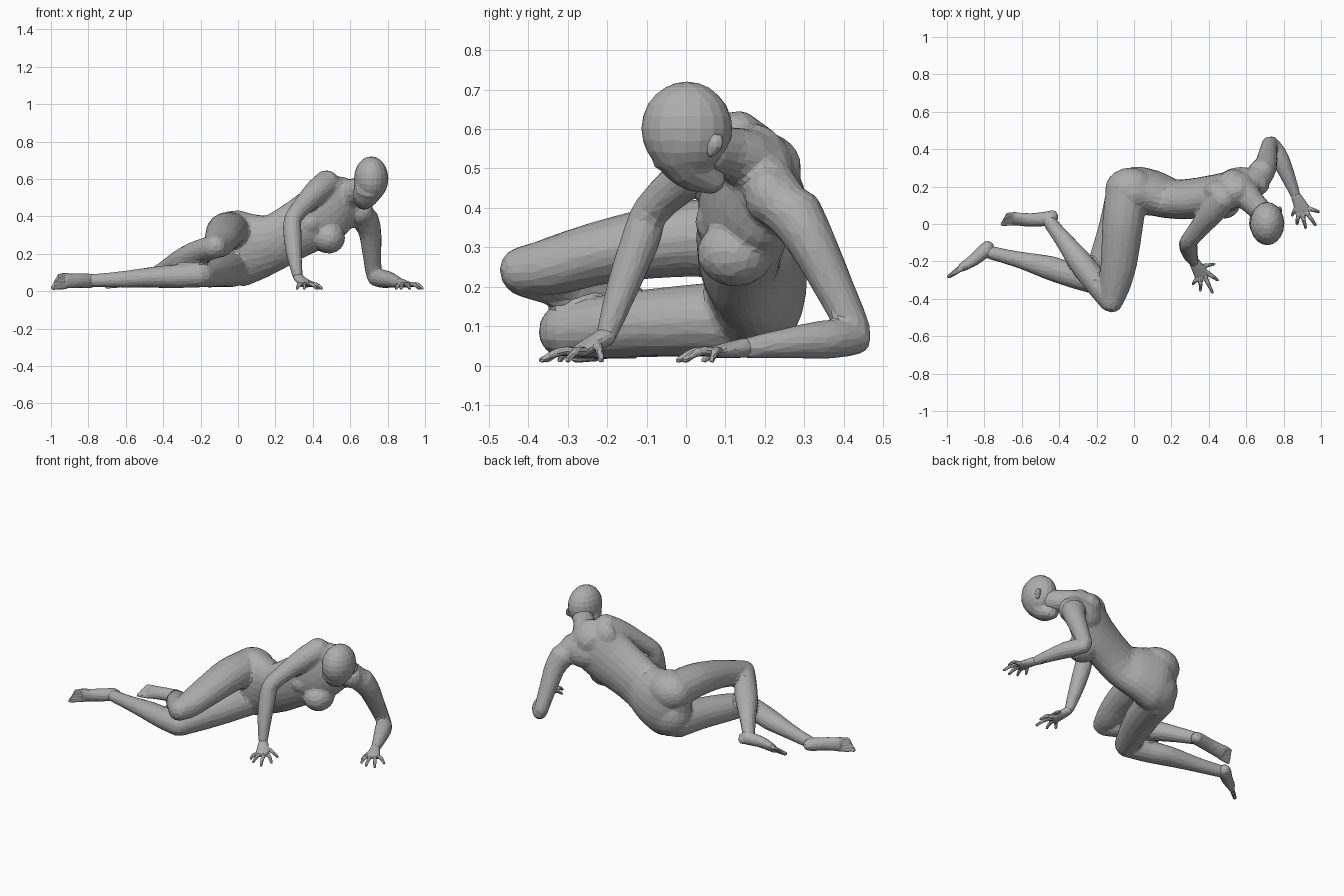
import bpy, bmesh, math
from mathutils import Vector, Matrix

skin = bpy.data.materials.new("grey_clay")
skin.diffuse_color = (0.42, 0.42, 0.42, 1)


def spline(rows, steps):
    """Catmull-Rom through rows of numbers."""
    out = []
    for i in range(len(rows) - 1):
        a, b = rows[max(i - 1, 0)], rows[i]
        c, d = rows[i + 1], rows[min(i + 2, len(rows) - 1)]
        for s in range(steps):
            t = s / steps
            out.append([0.5 * (2 * q + (r - p) * t + (2 * p - 5 * q + 4 * r - w) * t * t
                               + (3 * q - p - 3 * r + w) * t ** 3)
                        for p, q, r, w in zip(a, b, c, d)])
    out.append(list(rows[-1]))
    return out


def loft(bm, rows, up=(0, 0, 1), up_end=None, sides=16, steps=4):
    """Rounded tube; each row is x, y, z, radius along up, radius across."""
    rows = spline([r if len(r) == 5 else (*r, r[3]) for r in rows], steps)
    n = len(rows)
    up, up_end = Vector(up), Vector(up_end or up)
    pts = [Vector(r[:3]) for r in rows]
    rings = []

    def ring(c, u, v, ra, rb):
        rings.append([bm.verts.new(c + u * ra * math.cos(k * math.tau / sides)
                                   + v * rb * math.sin(k * math.tau / sides))
                      for k in range(sides)])

    for i, r in enumerate(rows):
        t = (pts[min(i + 1, n - 1)] - pts[max(i - 1, 0)]).normalized()
        u = up.lerp(up_end, i / (n - 1))
        u = (u - t * u.dot(t)).normalized()
        v = t.cross(u)
        dome = [(0.85, 0.5), (0.5, 0.85), (0.15, 0.98)]
        depth = min(r[3], r[4]) * 0.8
        if i == 0:
            for s, h in reversed(dome):
                ring(pts[i] - t * h * depth, u, v, r[3] * s, r[4] * s)
        ring(pts[i], u, v, r[3], r[4])
        if i == n - 1:
            for s, h in dome:
                ring(pts[i] + t * h * depth, u, v, r[3] * s, r[4] * s)
    faces = [bm.faces.new(rings[0]), bm.faces.new(rings[-1])]
    for a, b in zip(rings, rings[1:]):
        for k in range(sides):
            j = (k + 1) % sides
            faces.append(bm.faces.new((a[k], a[j], b[j], b[k])))
    bmesh.ops.recalc_face_normals(bm, faces=faces)


def ball(bm, c, r):
    m = Matrix.Translation(c) @ Matrix.Diagonal((*r, 1))
    bmesh.ops.create_uvsphere(bm, u_segments=20, v_segments=12, radius=1, matrix=m)


def fuse(name, bm, voxel, smooth, ratio):
    """Melt overlapping forms together, then facet them."""
    me = bpy.data.meshes.new(name)
    bm.to_mesh(me)
    bm.free()
    me.materials.append(skin)
    ob = bpy.data.objects.new(name, me)
    bpy.context.collection.objects.link(ob)
    m = ob.modifiers.new("melt", 'REMESH')
    m.mode, m.voxel_size, m.use_smooth_shade = 'VOXEL', voxel, False
    if smooth:
        m = ob.modifiers.new("soften", 'SMOOTH')
        m.factor, m.iterations = 0.5, smooth
    m = ob.modifiers.new("facet", 'DECIMATE')
    m.ratio = ratio


body = bmesh.new()
# torso, pelvis to collar
loft(body, [(-0.07, 0.17, 0.22, 0.15, 0.09), (0, 0.177, 0.228, 0.205, 0.13),
            (0.1, 0.165, 0.24, 0.18, 0.12), (0.2, 0.135, 0.265, 0.152, 0.104),
            (0.3, 0.135, 0.32, 0.152, 0.106), (0.42, 0.15, 0.39, 0.164, 0.11),
            (0.51, 0.175, 0.46, 0.165, 0.102), (0.59, 0.20, 0.50, 0.125, 0.075)],
     up=(-0.1, 0, 1), up_end=(-0.75, -0.35, 0.65), sides=24)
# buttocks
ball(body, (-0.02, 0.185, 0.315), (0.135, 0.117, 0.115))
ball(body, (-0.01, 0.18, 0.17), (0.135, 0.117, 0.14))
# breasts
ball(body, (0.385, 0.095, 0.365), (0.072, 0.072, 0.07))
ball(body, (0.485, 0.125, 0.285), (0.088, 0.098, 0.085))
# shoulder blades and the hollow between chest and folded arm
ball(body, (0.46, 0.175, 0.53), (0.09, 0.062, 0.09))
ball(body, (0.57, 0.235, 0.42), (0.115, 0.07, 0.09))
ball(body, (0.65, 0.21, 0.43), (0.075, 0.062, 0.075))
# raised leg: thigh and calf
loft(body, [(-0.04, 0.17, 0.32, 0.105, 0.112), (-0.06, 0.0, 0.322, 0.097, 0.11),
            (-0.08, -0.2, 0.29, 0.082, 0.098), (-0.105, -0.34, 0.252, 0.074, 0.082),
            (-0.122, -0.425, 0.24, 0.06, 0.06)])
loft(body, [(-0.125, -0.415, 0.235, 0.06), (-0.205, -0.31, 0.21, 0.066, 0.066),
            (-0.29, -0.20, 0.172, 0.062, 0.065), (-0.385, -0.075, 0.122, 0.046),
            (-0.455, 0.015, 0.082, 0.037)])
# resting leg: thigh and calf
loft(body, [(-0.04, 0.16, 0.12, 0.10, 0.11), (-0.09, -0.02, 0.112, 0.09, 0.10),
            (-0.15, -0.18, 0.101, 0.082, 0.087), (-0.20, -0.31, 0.087, 0.068)])
loft(body, [(-0.20, -0.31, 0.087, 0.068), (-0.32, -0.28, 0.08, 0.064),
            (-0.45, -0.235, 0.074, 0.057, 0.065), (-0.62, -0.19, 0.063, 0.044),
            (-0.78, -0.15, 0.056, 0.036)])
# propping arm
loft(body, [(0.48, 0.14, 0.58, 0.072), (0.42, 0.065, 0.53, 0.068), (0.35, -0.02, 0.46, 0.054),
            (0.295, -0.09, 0.39, 0.047), (0.29, -0.115, 0.32, 0.05),
            (0.30, -0.16, 0.20, 0.042), (0.318, -0.20, 0.08, 0.028)])
# folded arm
loft(body, [(0.68, 0.275, 0.385, 0.073), (0.705, 0.315, 0.32, 0.062),
            (0.715, 0.37, 0.21, 0.052), (0.725, 0.43, 0.085, 0.042)])
loft(body, [(0.73, 0.435, 0.068, 0.041), (0.775, 0.36, 0.066, 0.05),
            (0.825, 0.25, 0.056, 0.039), (0.865, 0.15, 0.043, 0.027)])
# collar bones and neck
loft(body, [(0.48, 0.13, 0.57, 0.06), (0.58, 0.18, 0.50, 0.07), (0.68, 0.26, 0.39, 0.066)])
loft(body, [(0.52, 0.195, 0.49, 0.105), (0.59, 0.16, 0.52, 0.082), (0.64, 0.11, 0.54, 0.066),
            (0.69, 0.06, 0.55, 0.062)])
fuse("body", body, 0.008, 12, 0.045)

# head: cranium, face, jaw, nose, brow
head = bmesh.new()
ball(head, (0.712, 0.002, 0.601), (0.092, 0.116, 0.12))
loft(head, [(0.702, -0.012, 0.555, 0.08, 0.084), (0.682, 0.02, 0.507, 0.068, 0.07),
            (0.67, 0.068, 0.47, 0.038, 0.045)], up=(0, 1, 0))
loft(head, [(0.69, -0.05, 0.50, 0.01), (0.678, -0.02, 0.468, 0.013)], up=(0, 1, 0))
loft(head, [(0.662, 0.015, 0.452, 0.012), (0.695, 0.02, 0.455, 0.012)])
loft(head, [(0.65, -0.05, 0.53, 0.018), (0.70, -0.065, 0.517, 0.02), (0.75, -0.05, 0.53, 0.018)])
fuse("head", head, 0.007, 5, 0.04)

# ears
ears = bmesh.new()
for x, s in ((0.628, -1), (0.776, 1)):
    loft(ears, [(x, 0.073, 0.58, 0.02, 0.011), (x + s * 0.004, 0.073, 0.56, 0.02, 0.012),
                (x - s * 0.005, 0.06, 0.537, 0.012, 0.009)], up=(0, 1, 0))
fuse("ears", ears, 0.005, 0, 0.12)


def hand(name, wrist, palm, tips):
    """Flat palm with four fingers and a thumb, thumb tip last."""
    bm = bmesh.new()
    w, p = Vector(wrist), Vector(palm)
    loft(bm, [(*w, 0.025, 0.027), (*w.lerp(p, 0.5), 0.021, 0.035), (*p, 0.015, 0.041)])
    side = (p - w).cross(Vector((0, 0, 1))).normalized()
    if (Vector((*tips[0], 0)) - p).dot(side) < 0:
        side = -side
    for k, t in enumerate(tips):
        tip = Vector((*t, 0.013))
        base = p + side * (0.03 - 0.02 * k) if k < 4 else w.lerp(p, 0.4)
        mid = base.lerp(tip, 0.5) + Vector((0, 0, 0.012))
        loft(bm, [(*base, 0.013), (*mid, 0.0115), (*tip, 0.008)], sides=8, steps=3)
    fuse(name, bm, 0.005, 0, 0.12)


hand("propping_hand", (0.32, -0.20, 0.075), (0.365, -0.275, 0.034),
     [(0.315, -0.32), (0.355, -0.355), (0.42, -0.368), (0.448, -0.30), (0.43, -0.215)])
hand("folded_hand", (0.865, 0.15, 0.045), (0.905, 0.07, 0.034),
     [(0.988, 0.065), (0.97, -0.005), (0.918, -0.02), (0.872, 0.0), (0.845, 0.045)])


def foot(name, ankle, heel, ball_pt, toe, spread):
    """Foot with heel, instep and five toes fanned along spread."""
    bm = bmesh.new()
    a, h, b, t, s = map(Vector, (ankle, heel, ball_pt, toe, spread))
    loft(bm, [(*a, 0.037), (*a.lerp(h, 0.6), 0.036), (*h, 0.027)])
    loft(bm, [(*h, 0.029, 0.027), (*(a + h) / 2, 0.038, 0.038),
              (*a.lerp(b, 0.5), 0.039, 0.033), (*b, 0.042, 0.023)], up=spread)
    for k in range(5):
        o = s * (k - 2) * 0.0165
        end = b.lerp(t, 1 - 0.09 * k)
        loft(bm, [(*(b + o), 0.013), (*(end + o), 0.012 - 0.0008 * k)], sides=8, steps=3)
    fuse(name, bm, 0.006, 1, 0.08)


foot("raised_foot", (-0.46, 0.015, 0.08), (-0.435, 0.05, 0.06), (-0.635, 0.028, 0.052),
     (-0.705, 0.025, 0.046), (0.0, 0.75, 0.65))
foot("resting_foot", (-0.79, -0.15, 0.057), (-0.785, -0.113, 0.053), (-0.92, -0.232, 0.055),
     (-0.988, -0.285, 0.05), (0.1, -0.1, 0.98))
